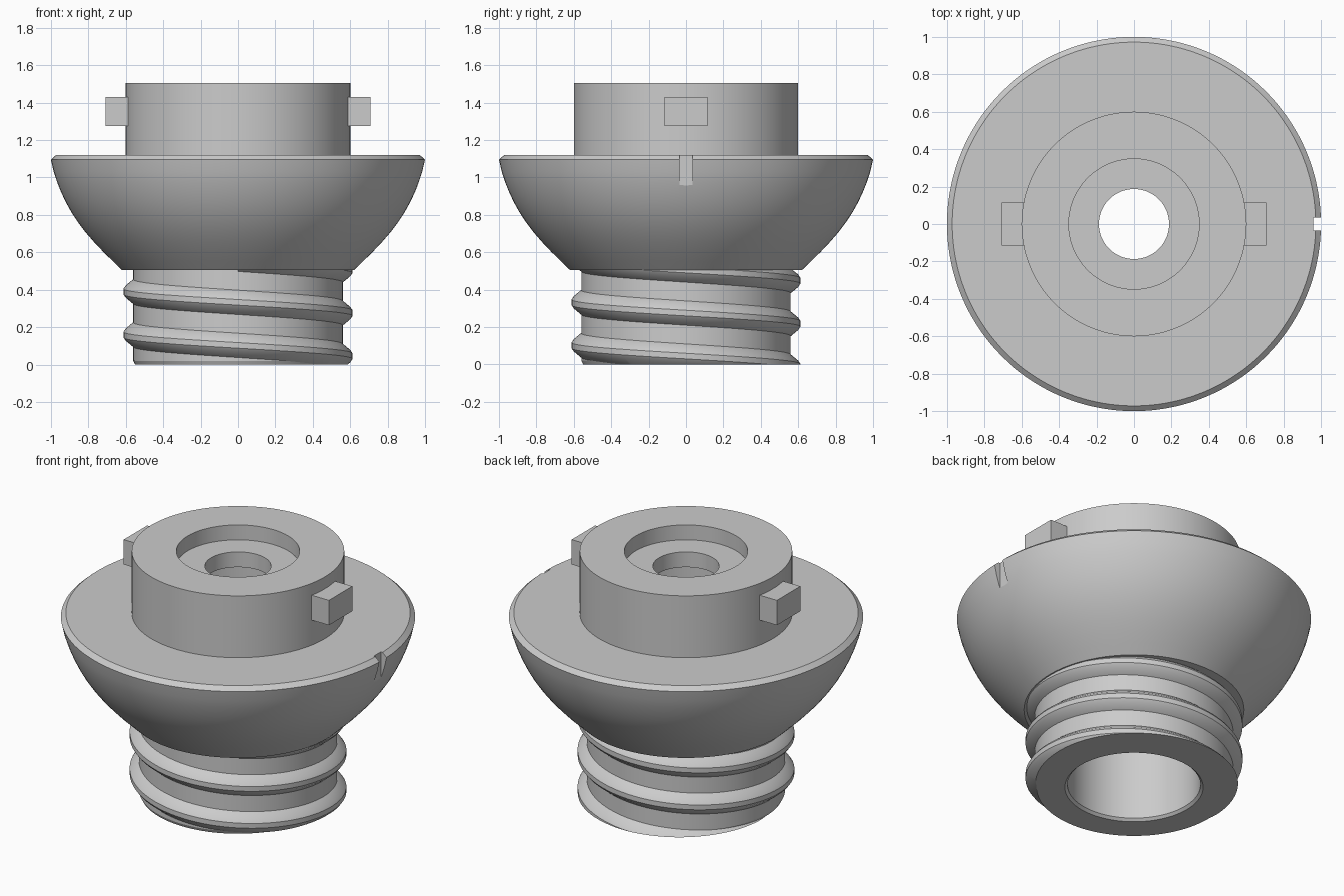
import bpy, bmesh, math
from mathutils import Matrix, Vector

cube = bpy.data.objects.get("Cube")
if cube:
    bpy.data.objects.remove(cube, do_unlink=True)

grey = bpy.data.materials.new("plain grey")
grey.use_nodes = True
grey.diffuse_color = (0.6, 0.6, 0.6, 1)
grey.node_tree.nodes["Principled BSDF"].inputs["Base Color"].default_value = (0.6, 0.6, 0.6, 1)


def finish(bm, name, smooth=True):
    bmesh.ops.recalc_face_normals(bm, faces=bm.faces)
    mesh = bpy.data.meshes.new(name)
    bm.to_mesh(mesh)
    bm.free()
    mesh.materials.append(grey)
    obj = bpy.data.objects.new(name, mesh)
    bpy.context.collection.objects.link(obj)
    if smooth:
        bpy.ops.object.select_all(action='DESELECT')
        obj.select_set(True)
        bpy.context.view_layer.objects.active = obj
        bpy.ops.object.shade_smooth_by_angle(angle=math.radians(25))
    return obj


def box(name, centre, size):
    bm = bmesh.new()
    place = Matrix.Translation(centre) @ Matrix.Diagonal((*size, 1))
    bmesh.ops.create_cube(bm, size=1, matrix=place)
    return finish(bm, name, smooth=False)


def lathe(name, profile, steps=144):
    bm = bmesh.new()
    verts = [bm.verts.new((r, 0, z)) for r, z in profile]
    edges = [bm.edges.new((v, verts[i - 1])) for i, v in enumerate(verts)]
    bmesh.ops.spin(bm, geom=verts + edges, cent=(0, 0, 0), axis=(0, 0, 1),
                   angle=math.tau, steps=steps, use_merge=True)
    bmesh.ops.remove_doubles(bm, verts=bm.verts, dist=1e-5)
    return finish(bm, name)


# Hollow body: neck, flared bowl, flat rim, collar, recess, through hole, bore
neck = [(0.39, 0), (0.55, 0), (0.56, 0.02), (0.56, 0.505)]
bowl = [(0.62, 0.505), (0.67, 0.553), (0.72, 0.602), (0.77, 0.655), (0.815, 0.707),
        (0.855, 0.76), (0.89, 0.813), (0.92, 0.867), (0.945, 0.92),
        (0.967, 0.975), (0.985, 1.03), (1.0, 1.095), (0.972, 1.12)]
collar = [(0.6, 1.12), (0.6, 1.505), (0.348, 1.505), (0.348, 1.412),
          (0.187, 1.412), (0.187, 1.317), (0.375, 1.317), (0.375, 0.015)]
body = lathe("body", neck + bowl + collar)

# Index notch in the rim
cutter = box("notch_cutter", (1.01, 0, 1.055), (0.1, 0.07, 0.2))
cutter.hide_render = True
cutter.hide_set(True)
cut = body.modifiers.new("notch", 'BOOLEAN')
cut.operation = 'DIFFERENCE'
cut.solver = 'EXACT'
cut.object = cutter

# Helical thread, trimmed flat at the base
PITCH, STEPS = 0.23, 120
section = [(0.54, -0.075), (0.56, -0.065), (0.6, -0.032), (0.612, -0.015),
           (0.612, 0.015), (0.6, 0.032), (0.56, 0.065), (0.54, 0.075)]
bm = bmesh.new()
rings = []
for i in range(int(2.8 * STEPS)):
    turn = i / STEPS - 1.25
    a = turn * math.tau
    z = 0.275 - PITCH * turn
    rings.append([bm.verts.new((r * math.cos(a), r * math.sin(a), z + dz))
                  for r, dz in section])
for lower, upper in zip(rings, rings[1:]):
    for k in range(len(section)):
        bm.faces.new((lower[k - 1], lower[k], upper[k], upper[k - 1]))
bm.faces.new(rings[0])
bm.faces.new(rings[-1])
result = bmesh.ops.bisect_plane(bm, geom=bm.verts[:] + bm.edges[:] + bm.faces[:],
                                plane_co=(0, 0, 0), plane_no=Vector((0, 0, -1)),
                                clear_outer=True)
rim = [e for e in bm.edges if e.is_boundary]
bmesh.ops.holes_fill(bm, edges=rim, sides=0)
finish(bm, "thread")

# Two locking lugs on the collar
for side, name in ((1, "left_lug"), (-1, "right_lug")):
    box(name, (side * 0.6325, 0, 1.353), (0.15, 0.23, 0.155))
